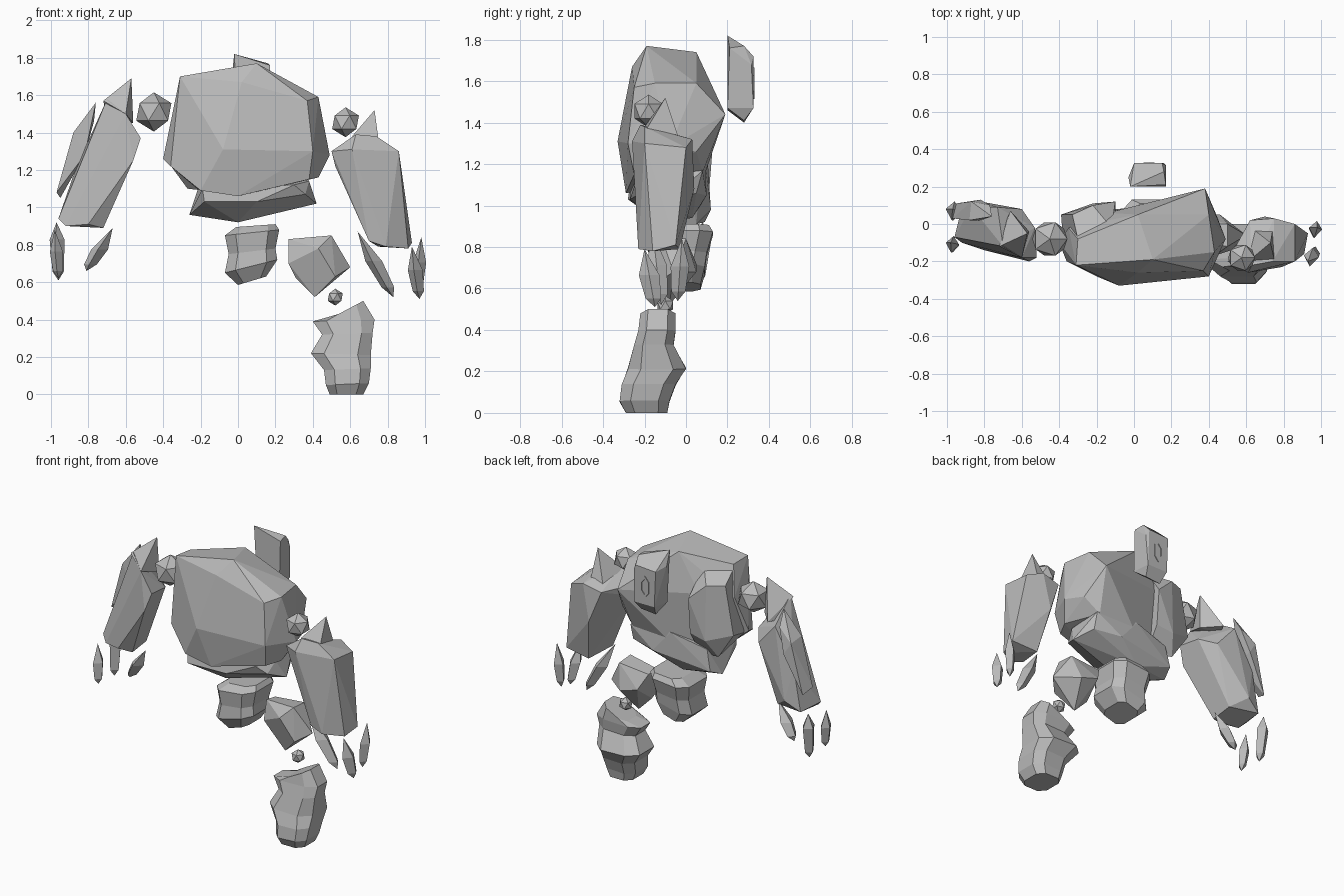
import bpy, bmesh, math
from mathutils import Vector

stone = bpy.data.materials.new("grey_stone")
stone.diffuse_color = (0.5, 0.5, 0.5, 1)


def finish(name, bm):
    bmesh.ops.recalc_face_normals(bm, faces=bm.faces)
    me = bpy.data.meshes.new(name)
    bm.to_mesh(me)
    bm.free()
    me.materials.append(stone)
    ob = bpy.data.objects.new(name, me)
    bpy.context.collection.objects.link(ob)


def rock(name, points, flat=7):
    """Faceted boulder: hull around its corner points, near-flat facets merged."""
    bm = bmesh.new()
    for p in points:
        bm.verts.new(p)
    r = bmesh.ops.convex_hull(bm, input=bm.verts)
    inner = [v for v in r["geom_interior"] if isinstance(v, bmesh.types.BMVert)]
    bmesh.ops.delete(bm, geom=inner, context='VERTS')
    bmesh.ops.dissolve_limit(bm, angle_limit=math.radians(flat),
                             verts=bm.verts, edges=bm.edges)
    finish(name, bm)


def loft(name, rings, cut=0.3):
    """Column through chamfered sections (x0, x1, y0, y1, z left, z right)."""
    bm = bmesh.new()
    loops = []
    for x0, x1, y0, y1, zl, zr in rings:
        loop = []
        for u, v in ((cut, 0), (1 - cut, 0), (1, cut), (1, 1 - cut),
                     (1 - cut, 1), (cut, 1), (0, 1 - cut), (0, cut)):
            loop.append(bm.verts.new((x0 + (x1 - x0) * u, y0 + (y1 - y0) * v,
                                      zl + (zr - zl) * u)))
        loops.append(loop)
    for a, b in zip(loops, loops[1:]):
        for i in range(8):
            j = (i + 1) % 8
            bm.faces.new((a[i], a[j], b[j], b[i]))
    bm.faces.new(loops[0][::-1])
    bm.faces.new(loops[-1])
    finish(name, bm)


def shard(name, top, bottom, wx, wy, at=0.45):
    """Pointed splinter: two short sections between a top and a bottom tip."""
    a, b = Vector(top), Vector(bottom)
    pts = [a, b]
    for t, k in ((at, 1), (0.85, 0.75)):
        c = a.lerp(b, t)
        pts += [c + Vector((sx * wx * k, sy * wy * k, 0))
                for sx, sy in ((1, 0), (-1, 0.2), (0.2, 1), (-0.2, -1))]
    rock(name, pts, 3)


def joint(name, loc, r):
    bm = bmesh.new()
    bmesh.ops.create_icosphere(bm, subdivisions=1, radius=r)
    bmesh.ops.translate(bm, verts=bm.verts, vec=loc)
    finish(name, bm)


# Torso boulder with a column of rock on the back left
rock("torso", [
    (-.31, -.22, 1.70), (.02, -.26, 1.67), (.37, -.25, 1.57), (-.08, -.33, 1.31),
    (.40, -.28, 1.30), (-.40, -.10, 1.26), (-.36, -.20, 1.22), (-.20, -.28, 1.09),
    (0, -.29, 1.06), (.38, -.25, 1.15), (.43, -.15, 1.16), (.49, -.08, 1.28),
    (.43, -.15, 1.59), (.10, -.19, 1.77), (.02, .05, 1.74), (-.30, -.08, 1.69),
    (.40, .05, 1.59), (.13, .10, 1.61), (-.14, .06, 1.50), (-.35, -.02, 1.50),
    (.38, .19, 1.44), (.05, .09, 1.33), (.44, .05, 1.26), (.05, .08, 1.12),
    (.34, .08, 1.16), (-.22, .0, 1.10)], 4)
rock("back_column", [
    (-.39, .05, 1.28), (-.33, .05, 1.60), (-.22, .10, 1.59), (-.10, .12, 1.48),
    (-.22, .11, 1.22), (-.10, .10, 1.24), (-.27, .04, 1.10), (-.10, .0, 1.08),
    (-.12, -.02, 1.66), (-.30, -.08, 1.66), (-.38, -.08, 1.25)])

# Abdomen wedge and pelvis
rock("abdomen", [
    (-.18, -.28, 1.03), (.10, -.27, 1.03), (.36, -.20, 1.07), (.42, -.08, 1.02),
    (.36, .05, 1.06), (0, -.13, .92), (-.26, -.02, .96), (-.23, .07, 1.0),
    (0, .03, .94), (.18, .10, 1.05), (-.20, .06, 1.14), (.36, .08, 1.17),
    (.05, .09, 1.2), (.38, -.14, 1.14), (-.19, -.27, 1.10), (.3, -.24, 1.12)], 4)
loft("pelvis", [
    (.0, .15, -.14, .07, .585, .63), (-.07, .21, -.19, .09, .65, .72),
    (-.05, .20, -.18, .10, .75, .78), (-.07, .22, -.19, .13, .85, .88),
    (-.01, .20, -.14, .11, .895, .91)], .2)

# The single leg: thigh, knee, shin
rock("thigh", [
    (.27, -.08, .83), (.28, 0, .82), (.50, -.12, .85), (.50, 0, .84),
    (.60, -.06, .68), (.52, -.14, .63), (.41, -.08, .52), (.31, -.08, .62),
    (.27, -.11, .70), (.43, -.17, .78), (.46, .05, .68), (.33, .05, .72)])
joint("knee", (.52, -.10, .52), .045)
loft("shin", [
    (.49, .67, -.29, -.09, 0, 0), (.47, .70, -.32, -.08, .05, .06),
    (.46, .71, -.31, -.05, .13, .14), (.39, .71, -.28, 0, .22, .21),
    (.45, .72, -.25, -.06, .32, .33), (.40, .73, -.23, -.05, .39, .40),
    (.50, .67, -.22, -.05, .41, .50)], .22)

# Shoulders
joint("shoulder_left", (-.45, -.08, 1.51), .105)
joint("shoulder_right", (.575, -.18, 1.455), .08)

# Arm on the +x side
rock("arm_right", [
    (.61, -.26, 1.31), (.63, -.22, 1.39), (.74, -.20, 1.38), (.86, -.20, 1.30),
    (.50, -.20, 1.30), (.52, -.18, 1.22), (.70, -.22, .82), (.79, -.23, .79),
    (.91, -.16, .78), (.93, -.05, .81), (.75, -.03, .79), (.62, .02, 1.29),
    (.75, .03, 1.32), (.86, 0, 1.28), (.70, .04, 1.08)])
rock("arm_spike_right", [
    (.73, -.10, 1.52), (.61, -.20, 1.38), (.75, -.19, 1.37), (.74, -.04, 1.34),
    (.64, -.03, 1.30), (.68, -.21, 1.34)])

# Arm on the -x side: forearm, spike, outer plate
rock("arm_left", [
    (-.70, -.12, 1.58), (-.60, -.18, 1.50), (-.52, -.18, 1.37), (-.56, -.20, 1.25),
    (-.53, -.02, 1.35), (-.60, .08, 1.30), (-.73, .09, 1.45), (-.82, -.10, 1.25),
    (-.87, .09, 1.20), (-.96, -.07, .94), (-.92, -.10, .90), (-.80, -.14, .91),
    (-.72, -.10, .89), (-.72, .05, .91), (-.92, .09, .92), (-.82, .12, .98)])
rock("arm_spike_left", [
    (-.57, -.05, 1.69), (-.72, -.12, 1.57), (-.60, -.18, 1.50), (-.56, -.04, 1.45),
    (-.66, .07, 1.45), (-.70, -.02, 1.45)])
rock("arm_plate_left", [
    (-.76, .04, 1.56), (-.77, .10, 1.46), (-.88, .02, 1.40), (-.87, .12, 1.38),
    (-.97, .03, 1.08), (-.95, .11, 1.05), (-.82, .02, 1.28), (-.82, .13, 1.30)])

# Finger splinters
shard("finger_left_inner", (-.67, -.03, .89), (-.81, .0, .66), .045, .05, .5)
shard("finger_left_front", (-.98, -.10, .88), (-.96, -.12, .62), .035, .045)
shard("finger_left_back", (-.97, .08, .92), (-.96, .05, .61), .04, .05, .3)
shard("finger_right_inner", (.64, -.16, .87), (.83, -.12, .52), .045, .05)
shard("finger_right_front", (.93, -.20, .79), (.97, -.15, .51), .04, .05)
shard("finger_right_back", (.98, -.02, .84), (.96, -.04, .54), .035, .045)

# Slab floating behind the torso, with a thin carved frame on its back
rock("back_slab", [
    (-.02, .20, 1.82), (.17, .21, 1.76), (.16, .28, 1.77), (-.03, .25, 1.73),
    (0, .325, 1.71), (.15, .325, 1.72), (.17, .315, 1.68), (.16, .325, 1.47),
    (.01, .325, 1.47), (.03, .28, 1.40), (.14, .28, 1.41), (0, .20, 1.46),
    (.17, .20, 1.47)])
bm = bmesh.new()
frame = []
for r in (1, .7):
    frame.append([bm.verts.new((.08 + .035 * r * math.sin(i * math.pi / 3), .325,
                                1.59 + .075 * r * math.cos(i * math.pi / 3)))
                  for i in range(6)])
for i in range(6):
    j = (i + 1) % 6
    bm.faces.new((frame[0][i], frame[0][j], frame[1][j], frame[1][i]))
ext = bmesh.ops.extrude_face_region(bm, geom=bm.faces[:])
bmesh.ops.translate(bm, vec=(0, .005, 0),
                    verts=[v for v in ext["geom"] if isinstance(v, bmesh.types.BMVert)])
finish("carved_frame", bm)
